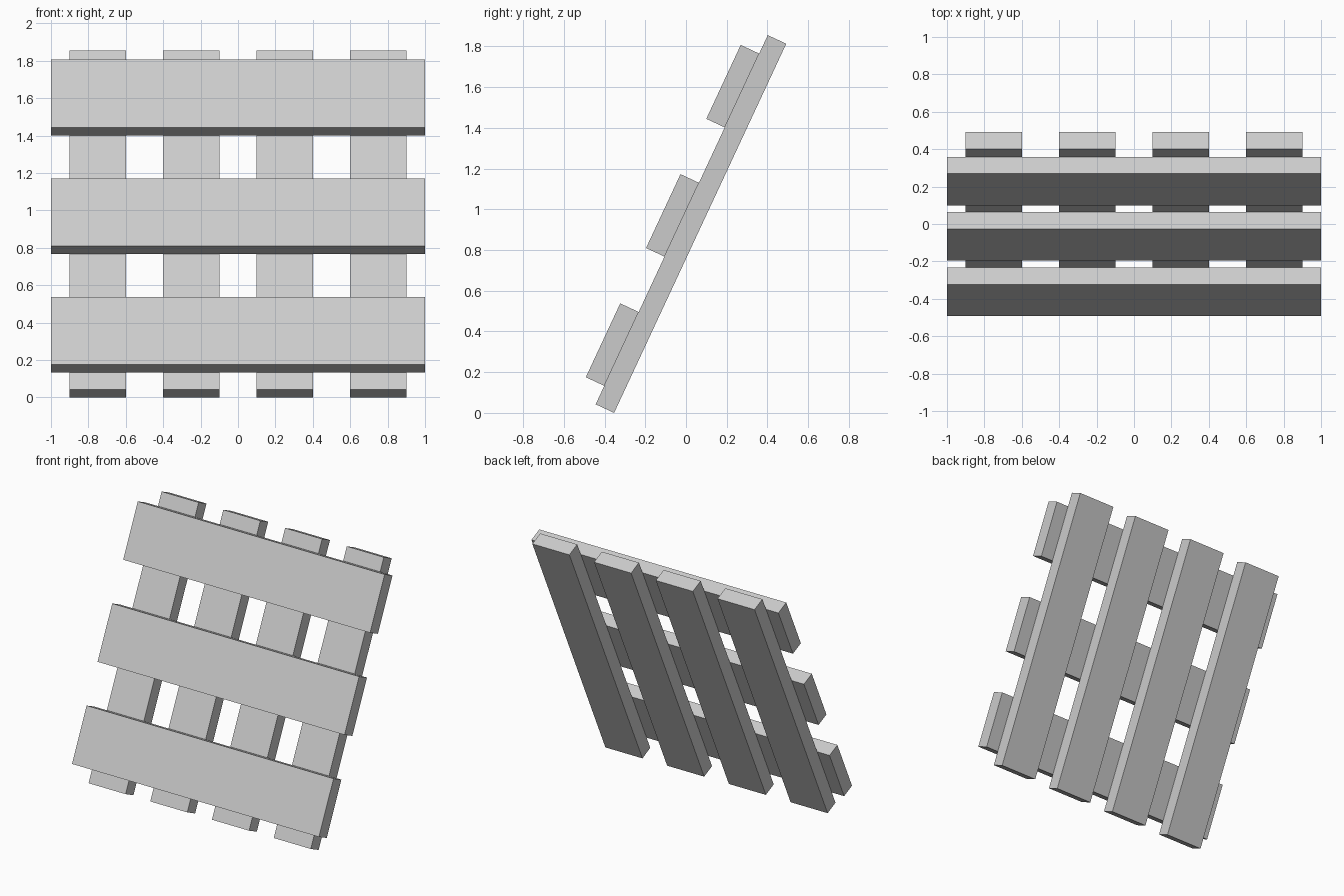
import bpy
from math import radians
from mathutils import Matrix

if "Cube" in bpy.data.objects:
    bpy.data.objects.remove(bpy.data.objects["Cube"])

# Leaning frame: local x across, z up along the slats, -y towards the front
LEAN = Matrix.Translation((0, -0.353, 0)) @ Matrix.Rotation(radians(-25), 4, 'X')


def board(name, size, centre):
    bpy.ops.mesh.primitive_cube_add(size=1)
    ob = bpy.context.object
    ob.name = name
    ob.data.transform(LEAN @ Matrix.Translation(centre) @ Matrix.Diagonal((*size, 1)))
    return ob


# Four long slats at the back
for i, x in enumerate((-0.75, -0.25, 0.25, 0.75)):
    board(f"back_slat_{i + 1}", (0.3, 0.1, 2.0), (x, -0.05, 1.0))

# Three cross planks on the front
for i, z in enumerate((0.3, 1.0, 1.7)):
    board(f"cross_plank_{i + 1}", (2.0, 0.1, 0.4), (0, -0.15, z))
